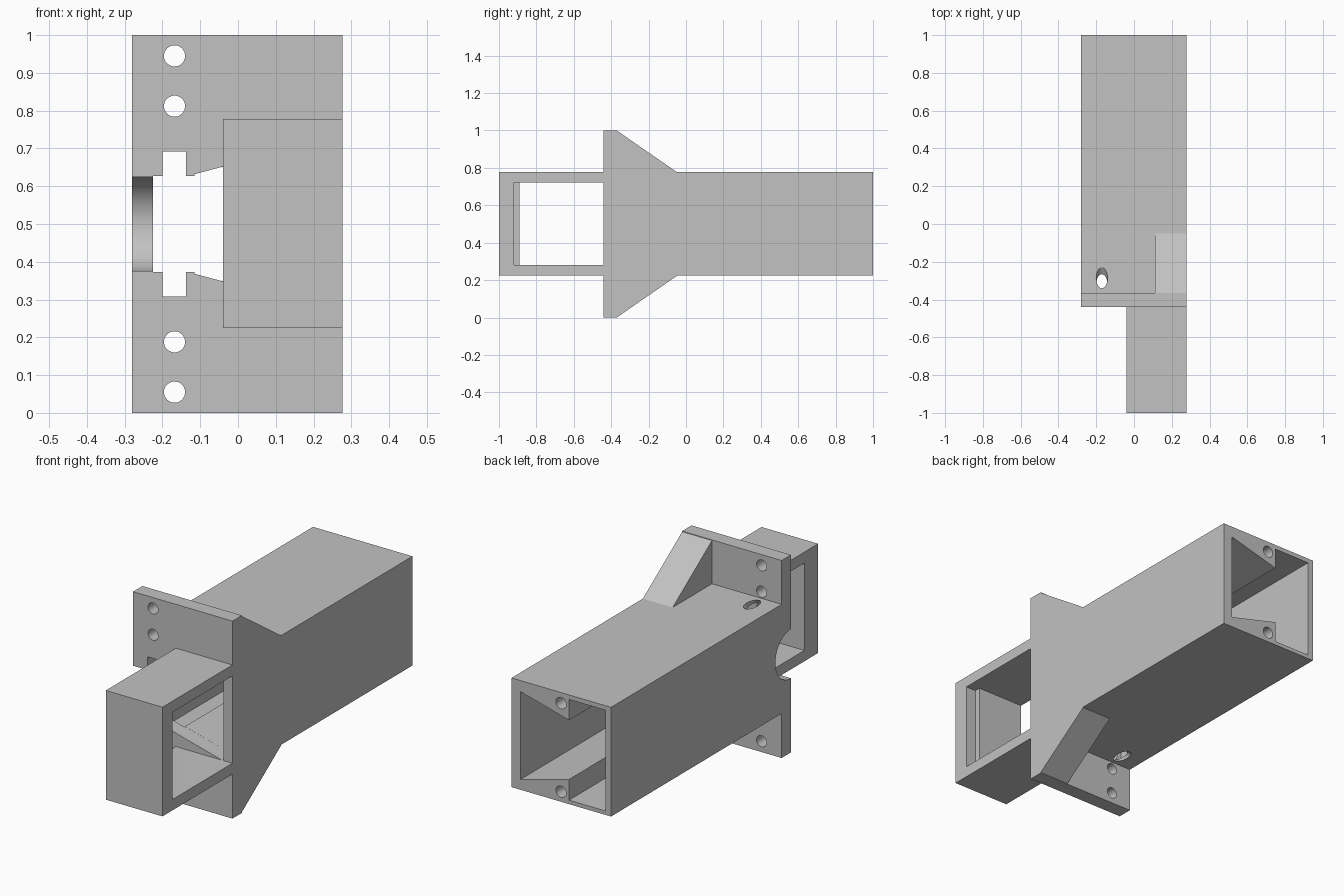
import bpy, bmesh, math
from mathutils import Matrix, Vector

cube = bpy.data.objects.get("Cube")
if cube:
    bpy.data.objects.remove(cube, do_unlink=True)

grey = bpy.data.materials.new("plain grey")
grey.use_nodes = True
colour = (0.54, 0.54, 0.54, 1)
grey.diffuse_color = colour
grey.node_tree.nodes["Principled BSDF"].inputs["Base Color"].default_value = colour


def prism(name, profile, axis, lo, hi, matrix=None, flip=False):
    """Extrude a profile along x (profile in y, z) or y (profile in x, z)."""
    bm = bmesh.new()

    def place(t, u, v):
        p = Vector((t, u, v) if axis == "x" else (u, t, v))
        p = matrix @ p if matrix else p
        return Vector((p.x, p.y, 1 - p.z)) if flip else p

    a = [bm.verts.new(place(lo, u, v)) for u, v in profile]
    b = [bm.verts.new(place(hi, u, v)) for u, v in profile]
    bm.faces.new(a)
    bm.faces.new(b)
    n = len(profile)
    for i in range(n):
        j = (i + 1) % n
        bm.faces.new((a[i], a[j], b[j], b[i]))
    bmesh.ops.recalc_face_normals(bm, faces=bm.faces)
    mesh = bpy.data.meshes.new(name)
    bm.to_mesh(mesh)
    bm.free()
    mesh.materials.append(grey)
    ob = bpy.data.objects.new(name, mesh)
    bpy.context.scene.collection.objects.link(ob)
    return ob


def rect(u0, u1, v0, v1):
    return [(u0, v0), (u1, v0), (u1, v1), (u0, v1)]


def circle(u, v, r, n=32):
    return [(u + r * math.cos(math.tau * i / n), v + r * math.sin(math.tau * i / n))
            for i in range(n)]


def mirrored(upper):
    """Close a profile by reflecting its upper half about z = 0.5."""
    return upper + [(u, 1 - v) for u, v in reversed(upper)]


def combine(target, tools, operation):
    for tool in tools:
        mod = target.modifiers.new(tool.name, "BOOLEAN")
        mod.object, mod.operation, mod.solver = tool, operation, "EXACT"
        bpy.context.view_layer.update()
        graph = bpy.context.evaluated_depsgraph_get()
        mesh = bpy.data.meshes.new_from_object(target.evaluated_get(graph))
        target.modifiers.clear()
        target.data = mesh
        bpy.data.objects.remove(tool, do_unlink=True)


LEFT, RIGHT = 0.277, -0.28
LOW, HIGH = 0.225, 0.778
FRONT = -0.44

# Outer solids: long sleeve, mounting flange, front box and gussets
housing = prism("housing", rect(RIGHT, LEFT, LOW, HIGH), "y", FRONT, 1)
gusset = [(-0.44, 1), (-0.37, 1), (-0.05, HIGH), (-0.05, 0.74), (-0.44, 0.74)]
solids = [
    prism("flange", rect(RIGHT, LEFT, 0, 1), "y", FRONT, -0.365),
    prism("front_box", rect(-0.04, LEFT, LOW, HIGH), "y", -1, -0.40),
    prism("upper_gusset", gusset, "x", 0.11, LEFT),
    prism("lower_gusset", gusset, "x", 0.11, LEFT, flip=True),
]
combine(housing, solids, "UNION")

# Sleeve cavity with sloped ledges, thicker side wall near the front
ledge = [(0.226, 0.722), (-0.045, 0.65), (-0.045, 0.755)]
entry = [(0.226, 0.722), (-0.115, 0.632), (-0.115, 0.627), (-0.137, 0.627),
         (-0.137, 0.692), (-0.2, 0.692), (-0.2, 0.627), (-0.225, 0.627)]
cutters = [
    prism("cavity", mirrored(ledge + [(-0.25, 0.755)]), "y", -0.31, 1.1),
    prism("throat", mirrored(ledge + [(-0.225, 0.755)]), "y", -0.365, -0.30),
    prism("entry", mirrored(entry), "y", -0.46, -0.36),
    # Stepped window through the front box
    prism("inner_window", rect(-0.89, FRONT, 0.28, 0.722), "x", -0.1, 0.23),
    prism("outer_window", rect(-0.92, FRONT, 0.28, 0.722), "x", 0.22, 0.3),
    # Half-round relief in the side wall
    prism("side_relief", circle(FRONT, 0.5, 0.125, 64), "x", -0.3, -0.2),
]

# Flange screw holes, rear screw holes and slanted holes, above and below
slant = Matrix.Translation((-0.17, -0.29, 0.775)) @ Matrix.Rotation(math.radians(33), 4, "X")
for flip in (False, True):
    for z in (0.812, 0.945):
        cutters.append(prism("flange_hole", circle(-0.168, z, 0.028), "y", -0.5, -0.3, flip=flip))
    cutters.append(prism("rear_hole", circle(0, 0.724, 0.029), "y", 0.75, 1.1, flip=flip))
    cutters.append(prism("slanted_hole", circle(0, 0, 0.03), "y", -0.1, 0.12, slant, flip))
combine(housing, cutters, "DIFFERENCE")

# Smooth the round holes while keeping the corners crisp
bpy.ops.object.select_all(action="DESELECT")
housing.select_set(True)
bpy.context.view_layer.objects.active = housing
bpy.ops.object.shade_smooth_by_angle(angle=math.radians(20))
